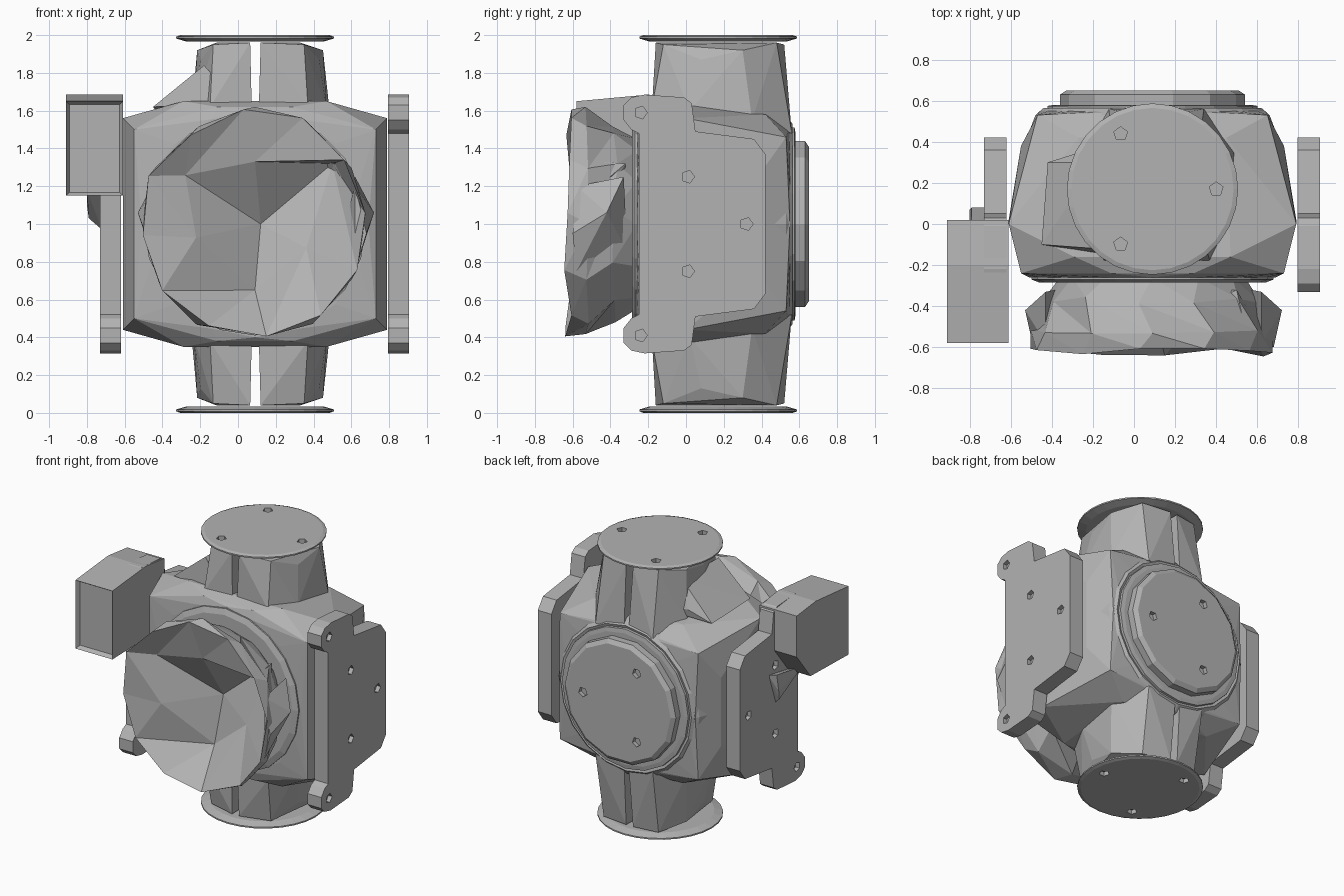
import bpy, bmesh, math, random
from mathutils import Vector, Matrix

random.seed(4)
if "Cube" in bpy.data.objects:
    bpy.data.objects.remove(bpy.data.objects["Cube"], do_unlink=True)

grey = bpy.data.materials.new("plain grey")
grey.use_nodes = True
grey.diffuse_color = (0.45, 0.45, 0.45, 1)
grey.node_tree.nodes["Principled BSDF"].inputs["Base Color"].default_value = grey.diffuse_color

CX, CY, CZ = 0.09, 0.17, 1.0


def finish(name, bm):
    bmesh.ops.recalc_face_normals(bm, faces=bm.faces)
    mesh = bpy.data.meshes.new(name)
    bm.to_mesh(mesh)
    bm.free()
    mesh.materials.append(grey)
    ob = bpy.data.objects.new(name, mesh)
    bpy.context.collection.objects.link(ob)
    return ob


def hull(name, points):
    bm = bmesh.new()
    for p in points:
        bm.verts.new(p)
    res = bmesh.ops.convex_hull(bm, input=bm.verts)
    loose = [g for g in set(res["geom_interior"] + res["geom_unused"]) if isinstance(g, bmesh.types.BMVert)]
    bmesh.ops.delete(bm, geom=loose, context='VERTS')
    return finish(name, bm)


def turned(name, profile, sides, matrix):
    """Closed turned shape from (radius, height) pairs."""
    bm = bmesh.new()
    rings = [[bm.verts.new(matrix @ Vector((r * math.cos(a), r * math.sin(a), h)))
              for a in (math.tau * i / sides for i in range(sides))] for r, h in profile]
    for low, high in zip(rings, rings[1:]):
        for i in range(sides):
            j = (i + 1) % sides
            bm.faces.new((low[i], low[j], high[j], high[i]))
    bm.faces.new(rings[0])
    bm.faces.new(rings[-1])
    return finish(name, bm)


def extruded(name, outline, x0, x1):
    """Extrude a (y, z) outline along x."""
    bm = bmesh.new()
    face = bm.faces.new([bm.verts.new((x0, y, z)) for y, z in outline])
    res = bmesh.ops.extrude_face_region(bm, geom=[face])
    bmesh.ops.translate(bm, vec=(x1 - x0, 0, 0),
                        verts=[v for v in res["geom"] if isinstance(v, bmesh.types.BMVert)])
    return finish(name, bm)


def drill(ob, centres, axis, radius=0.035, depth=0.06):
    """Cut small five-sided bolt holes."""
    bm = bmesh.new()
    turn = Vector((0, 0, 1)).rotation_difference(Vector(axis)).to_matrix().to_4x4()
    for c in centres:
        bmesh.ops.create_cone(bm, cap_ends=True, segments=5, radius1=radius, radius2=radius,
                              depth=depth, matrix=Matrix.Translation(c) @ turn)
    cutter = finish("hole_cutter", bm)
    cutter.hide_render = True
    mod = ob.modifiers.new("holes", 'BOOLEAN')
    mod.operation, mod.object, mod.solver = 'DIFFERENCE', cutter, 'EXACT'
    bpy.context.view_layer.objects.active = ob
    bpy.ops.object.modifier_apply(modifier=mod.name)
    bpy.data.objects.remove(cutter, do_unlink=True)


def bolt_circle(radius):
    return [(radius * math.cos(a), radius * math.sin(a)) for a in (0, math.tau / 3, -math.tau / 3)]


# Faceted main body
body = []
for sx in (-1, 1):
    for sz in (-1, 1):
        for x, y, z in [(0.70, 0.0, 0.56), (0.64, -0.24, 0.5), (0.70, 0.02, 0.2), (0.56, 0.53, 0.46),
                        (0.64, 0.38, 0.25), (0.38, -0.16, 0.65), (0.36, 0.42, 0.58), (0.2, -0.24, 0.62)]:
            body.append((CX + sx * x, y, CZ + sz * z))
for i in range(16):
    a = math.tau * i / 16
    body.append((CX + 0.6 * math.cos(a), -0.26, CZ + 0.6 * math.sin(a)))
    body.append((CX + 0.55 * math.cos(a), 0.55, CZ + 0.52 * math.sin(a)))
hull("main_body", body)

# Split necks, a pair above and a pair below, each half a tapered petal
petal = [(0.02, -0.17, 0.6), (0.28, -0.18, 0.62), (0.38, 0.02, 0.6), (0.4, 0.35, 0.55),
         (0.25, 0.56, 0.48), (0.02, 0.56, 0.48), (0.03, -0.16, 0.96), (0.26, -0.12, 0.95),
         (0.34, 0.08, 0.87), (0.36, 0.3, 0.92), (0.24, 0.48, 0.96), (0.03, 0.52, 0.95)]
for level, sz in (("upper", 1), ("lower", -1)):
    for side, sx in (("left", 1), ("right", -0.85)):
        hull(level + "_neck_" + side, [(CX + sx * x, y, CZ + sz * z) for x, y, z in petal])

# Flared shoulder under the upper neck
hull("neck_shoulder", [(-0.18, -0.12, 1.84), (-0.26, -0.1, 1.7), (-0.26, 0.35, 1.66), (-0.18, 0.3, 1.84),
                       (0.0, -0.17, 1.64), (0.0, 0.4, 1.64), (-0.45, -0.1, 1.62), (-0.42, 0.3, 1.58)])

# End flanges with bolt holes
for name, z, s in (("top_flange", 2.0, -1), ("bottom_flange", 0.0, 1)):
    m = Matrix.Translation((CX, CY, z)) @ Matrix.Diagonal((1, 1, s, 1))
    flange = turned(name, [(0.395, 0), (0.417, 0.008), (0.417, 0.018), (0.36, 0.035)], 28, m)
    drill(flange, [(CX + x, CY + y, z) for x, y in bolt_circle(0.31)], (0, 0, 1))

# Back port: stepped rings and a bolted cover
back = Matrix.Translation((CX, 0, CZ)) @ Matrix.Rotation(-math.pi / 2, 4, 'X')
turned("back_ring_outer", [(0.6, 0.45), (0.57, 0.53), (0.53, 0.565), (0.5, 0.555)], 20, back)
turned("back_ring_inner", [(0.52, 0.5), (0.51, 0.575), (0.48, 0.58)], 20, back)
cover = turned("back_cover", [(0.45, 0.5), (0.45, 0.63), (0.42, 0.65)], 14, back)
drill(cover, [(CX + x, 0.65, CZ + z) for x, z in bolt_circle(0.29)], (0, 1, 0))

# Front ring behind the hatch
front = Matrix.Translation((CX, 0, CZ)) @ Matrix.Rotation(math.pi / 2, 4, 'X')
turned("front_ring", [(0.59, 0.2), (0.59, 0.27), (0.55, 0.285)], 20, front)

# Side plates with hooked ends
half = [(0.42, 0.37), (0.36, 0.45), (0.05, 0.49), (0.03, 0.64), (-0.01, 0.67), (-0.22, 0.685),
        (-0.29, 0.67), (-0.33, 0.63), (-0.33, 0.55), (-0.29, 0.5), (-0.25, 0.48)]
outline = [(y, CZ + z) for y, z in half] + [(y, CZ - z) for y, z in reversed(half)]
bolts = [(0.01, 1.25), (0.32, 1.0), (0.01, 0.75), (-0.24, 1.59), (-0.24, 0.41)]
for name, x0, x1 in (("left_plate", 0.795, 0.905), ("right_plate", -0.73, -0.62)):
    plate = extruded(name, outline, x0, x1)
    outer = x1 if x1 > 0 else x0
    drill(plate, [(outer, y, z) for y, z in bolts], (1, 0, 0))

# Hinge box with a recessed front, and its lug
box = extruded("hinge_box", [(-0.58, 1.15), (-0.58, 1.65), (-0.2, 1.685), (0.02, 1.66),
                             (0.02, 1.36), (-0.14, 1.16)], -0.91, -0.61)
bm = bmesh.new()
bm.from_mesh(box.data)
bm.faces.ensure_lookup_table()
face = min(bm.faces, key=lambda f: f.calc_center_median().y)
bmesh.ops.inset_region(bm, faces=[face], thickness=0.025, depth=-0.03)
bm.to_mesh(box.data)
bm.free()
hull("hinge_lug", [(-0.8, -0.2, 1.18), (-0.8, 0.07, 1.1), (-0.79, 0.05, 1.03), (-0.72, 0.0, 0.97),
                   (-0.72, -0.2, 1.15), (-0.72, 0.08, 1.2), (-0.79, 0.08, 1.22)])

# Crumpled front hatch: flared wall, jagged rim, and a broken recess
bm = bmesh.new()


def polar(angle, r, y, jitter=0.0):
    r += random.uniform(-jitter, jitter)
    y += random.uniform(-jitter, jitter)
    return bm.verts.new((CX + r * math.cos(angle), y, CZ + r * math.sin(angle)))


N = 12
steps = [math.tau * i / N for i in range(N)]
walls = [[polar(a + turn, r, y, j) for a in steps]
         for r, y, j, turn in ((0.45, -0.26, 0, 0), (0.52, -0.37, 0.02, 0.13),
                               (0.6, -0.52, 0.02, 0), (0.6, -0.625, 0.02, 0.1))]
for low, high in zip(walls, walls[1:]):
    for i in range(N):
        j = (i + 1) % N
        bm.faces.new((low[i], low[j], high[i]))
        bm.faces.new((low[j], high[j], high[i]))
inner = [polar(math.radians(a), r, y) for a, r, y in (
    (38, 0.52, -0.32), (90, 0.33, -0.54), (145, 0.45, -0.54),
    (193, 0.32, -0.57), (270, 0.35, -0.4), (335, 0.3, -0.42))]
pit = bm.verts.new((0.12, -0.34, 1.0))
rim = walls[-1]
for k in range(6):
    a, b, c = (rim[(2 * k + n) % N] for n in (0, 1, 2))
    p, q = inner[k], inner[(k + 1) % 6]
    for tri in ((a, b, p), (b, q, p), (b, c, q), (p, q, pit)):
        bm.faces.new(tri)
bm.faces.new(walls[0])
finish("front_hatch", bm)

# Broken latch shards on the hatch sides
for name, x, s in (("hatch_shard_right", -0.43, -1), ("hatch_shard_left", 0.62, 1)):
    hull(name, [(x, -0.58, 0.75), (x, -0.33, 1.25), (x + s * 0.1, -0.42, 1.06),
                (x + s * 0.06, -0.6, 0.95), (x - s * 0.1, -0.31, 0.85), (x, -0.58, 1.2)])
